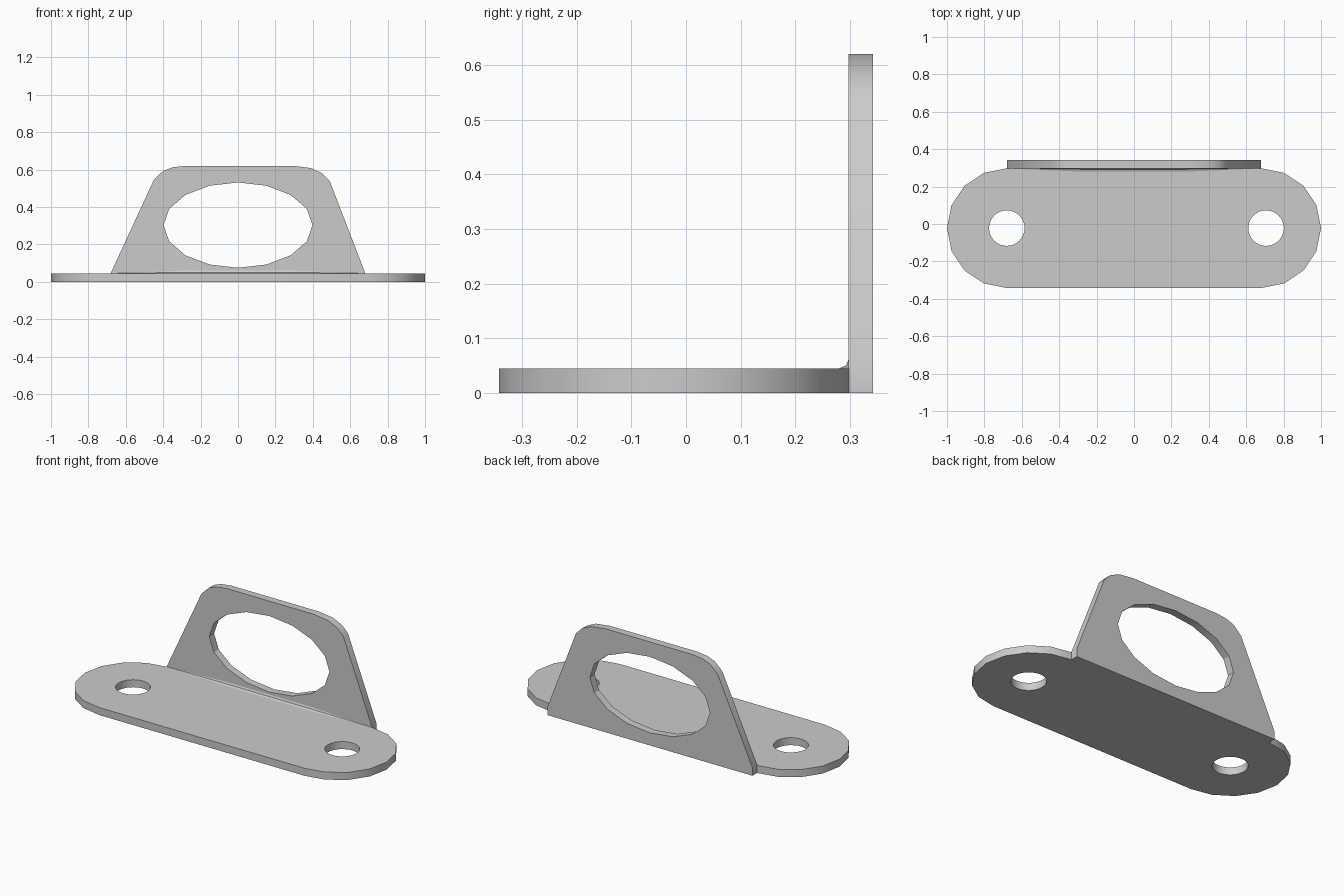
import bpy, bmesh
from math import sin, cos, pi, radians

if "Cube" in bpy.data.objects:
    bpy.data.objects.remove(bpy.data.objects["Cube"])


def ellipse(cx, cy, rx, ry, n):
    return [(cx + rx * cos(2 * pi * i / n), cy + ry * sin(2 * pi * i / n)) for i in range(n)]


def finish(obj):
    # Weld seams, fix normals and smooth the rounded edges
    bm = bmesh.new()
    bm.from_mesh(obj.data)
    bmesh.ops.remove_doubles(bm, verts=bm.verts, dist=1e-5)
    bmesh.ops.recalc_face_normals(bm, faces=bm.faces)
    bm.to_mesh(obj.data)
    bm.free()
    bpy.ops.object.select_all(action='DESELECT')
    obj.select_set(True)
    bpy.context.view_layer.objects.active = obj
    bpy.ops.object.shade_smooth_by_angle(angle=radians(30))


def sheet(name, loops, thickness, location, rotation=(0, 0, 0)):
    # Flat sheet: first loop is the outline, the rest are holes
    curve = bpy.data.curves.new(name, 'CURVE')
    curve.dimensions = '2D'
    curve.fill_mode = 'BOTH'
    curve.extrude = thickness / 2
    for loop in loops:
        spline = curve.splines.new('POLY')
        spline.points.add(len(loop) - 1)
        for point, (x, y) in zip(spline.points, loop):
            point.co = (x, y, 0, 1)
        spline.use_cyclic_u = True
    obj = bpy.data.objects.new(name, curve)
    bpy.context.collection.objects.link(obj)
    obj.location, obj.rotation_euler = location, rotation
    bpy.ops.object.select_all(action='DESELECT')
    obj.select_set(True)
    bpy.context.view_layer.objects.active = obj
    bpy.ops.object.convert(target='MESH')
    finish(bpy.context.view_layer.objects.active)


T = 0.045
CY = -0.022

# Base plate: rounded slot shape with two screw holes
arc = [(0.68 + 0.32 * cos(a), CY + 0.32 * sin(a))
       for a in (-pi / 2 + i * pi / 8 for i in range(9))]
outline = arc + [(-x, y) for x, y in reversed(arc)]
sheet("base_plate",
      [outline, ellipse(-0.68, CY, 0.095, 0.095, 32), ellipse(0.706, CY, 0.095, 0.095, 32)],
      T, (0, 0, T / 2))

# Upright lug: tapered plate with rounded top corners and an oval opening
right = [(0.68, 0), (0.68, 0.047), (0.49, 0.54), (0.45, 0.58), (0.39, 0.608), (0.295, 0.62)]
left = [(-0.28, 0.62), (-0.35, 0.612), (-0.40, 0.593), (-0.45, 0.545), (-0.68, 0.047), (-0.68, 0)]
sheet("upright_lug", [right + left, ellipse(0, 0.303, 0.398, 0.228, 16)],
      T, (0, 0.3195, 0), (pi / 2, 0, 0))

# Bend fillet: thin wedge in the inner corner, fading out at both ends
bm = bmesh.new()
rings = []
for x, s in ((-0.68, 0.001), (-0.28, 0.018), (0.28, 0.018), (0.68, 0.001)):
    rings.append([bm.verts.new((x, 0.298 + dy, T + dz)) for dy, dz in
                  ((0, 0), (-s, 0), (-0.3 * s, 0.3 * s), (0, s))])
for a, b in zip(rings, rings[1:]):
    for i in range(4):
        j = (i + 1) % 4
        bm.faces.new((a[i], a[j], b[j], b[i]))
bm.faces.new(rings[0])
bm.faces.new(rings[-1])
mesh = bpy.data.meshes.new("bend_fillet")
bm.to_mesh(mesh)
bm.free()
fillet = bpy.data.objects.new("bend_fillet", mesh)
bpy.context.collection.objects.link(fillet)
bm = None
# The tiny end rings must survive welding
finish(fillet)
